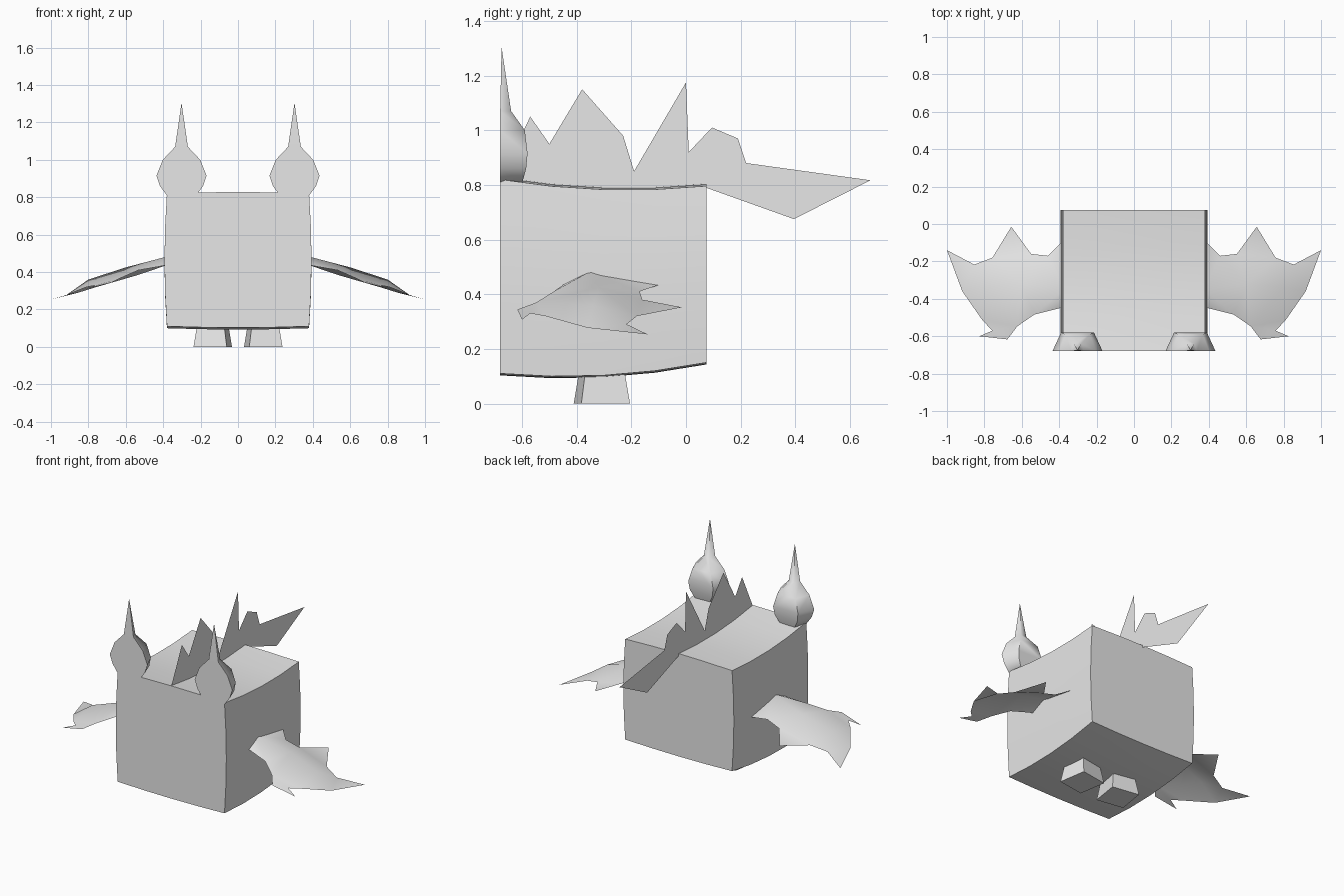
import bpy, bmesh, math
from mathutils import Vector, Matrix
from mathutils.geometry import delaunay_2d_cdt

default = bpy.data.objects.get("Cube")
if default:
    bpy.data.objects.remove(default, do_unlink=True)

grey = bpy.data.materials.new("plain grey")
grey.use_nodes = True
colour = (0.8, 0.8, 0.8, 1)
grey.diffuse_color = colour
grey.node_tree.nodes["Principled BSDF"].inputs["Base Color"].default_value = colour


def add_object(name, bm, smooth_angle=None, recalc=True):
    if recalc:
        bmesh.ops.recalc_face_normals(bm, faces=bm.faces[:])
    mesh = bpy.data.meshes.new(name)
    bm.to_mesh(mesh)
    bm.free()
    mesh.materials.append(grey)
    obj = bpy.data.objects.new(name, mesh)
    bpy.context.collection.objects.link(obj)
    if smooth_angle:
        bpy.ops.object.select_all(action='DESELECT')
        obj.select_set(True)
        bpy.context.view_layer.objects.active = obj
        bpy.ops.object.shade_smooth_by_angle(angle=math.radians(smooth_angle))
    return obj


def mirror_x(bm):
    bmesh.ops.scale(bm, vec=(-1, 1, 1), verts=bm.verts[:])
    bmesh.ops.reverse_faces(bm, faces=bm.faces[:])


# Body: a box with gently bowed sides, sagging top and rounded belly
def make_body():
    bm = bmesh.new()
    bmesh.ops.create_cube(bm, size=2)
    bmesh.ops.subdivide_edges(bm, edges=bm.edges[:], cuts=3, use_grid_fill=True)
    for v in bm.verts:
        x, u, w = v.co
        top = 0.783 - 0.012 * u + 0.025 * u * u + 0.008 * (1 - x * x)
        bottom = 0.103 + 0.02 * u + 0.027 * u * u - 0.007 * (1 - x * x)
        half = 0.38 + 0.013 * (1 - w * w)
        v.co = (x * half, -0.3025 + 0.3775 * u, bottom + (top - bottom) * (w + 1) / 2)
    add_object("body", bm, 40)


# Ear: flat front and narrower bulging back, lofted up to a spike
EAR_ROWS = [  # height, front half width, back half width, back y
    (0.805, 0.075, 0.05, -0.6), (0.86, 0.115, 0.08, -0.585),
    (0.915, 0.134, 0.088, -0.58), (1.0, 0.1, 0.065, -0.59),
    (1.07, 0.034, 0.02, -0.64)]


def make_ear(name, side):
    bm = bmesh.new()
    rings = []
    for z, front, back, y in EAR_ROWS:
        corners = [(-front, -0.68), (-back, y), (back, y), (front, -0.68)]
        rings.append([bm.verts.new((0.302 + x, d, z)) for x, d in corners])
    for low, high in zip(rings, rings[1:]):
        for i in range(4):
            j = (i + 1) % 4
            bm.faces.new((low[i], low[j], high[j], high[i]))
    tip = bm.verts.new((0.302, -0.675, 1.305))
    for i in range(4):
        bm.faces.new((rings[-1][i], rings[-1][(i + 1) % 4], tip))
    bm.faces.new(rings[0])
    if side < 0:
        mirror_x(bm)
    add_object(name, bm, 60)


# Crest: a flat jagged sheet running along the back into a tail
CREST = [(-0.68, 0.82), (-0.57, 1.05), (-0.5, 0.95), (-0.38, 1.15), (-0.32, 0.9),
         (-0.23, 0.98), (-0.19, 0.85), (0, 1.175), (0.01, 0.92), (0.095, 1.01),
         (0.1, 0.88), (0.19, 0.97), (0.22, 0.88), (0.675, 0.817), (0.22, 0.775),
         (0.395, 0.675), (0.073, 0.79), (-0.4, 0.77)]


def make_crest():
    bm = bmesh.new()
    bm.faces.new([bm.verts.new((0, y, z)) for y, z in CREST])
    bmesh.ops.triangulate(bm, faces=bm.faces[:])
    add_object("crest", bm, recalc=False)


# Wing: a thin arched sheet with ragged edges, drooping outwards
WING_EDGE = [(0.38, -0.09, 0.437), (0.46, -0.17, 0.41), (0.55, -0.16, 0.38),
             (0.656, -0.015, 0.352), (0.757, -0.18, 0.32), (0.854, -0.217, 0.29),
             (1, -0.14, 0.253), (0.918, -0.36, 0.277), (0.81, -0.515, 0.32),
             (0.757, -0.57, 0.33), (0.827, -0.6, 0.307), (0.677, -0.617, 0.344),
             (0.624, -0.547, 0.37), (0.533, -0.484, 0.41), (0.38, -0.446, 0.437),
             (0.375, -0.35, 0.484)]
WING_RIDGE = [(0.6, -0.32, 0.425), (0.8, -0.34, 0.36)]


def make_wing(name, side):
    points = [Vector(p) for p in WING_EDGE + WING_RIDGE]
    n = len(WING_EDGE)
    ridge = [(n - 1, n), (n, n + 1)]
    result = delaunay_2d_cdt([p.xy for p in points], ridge, [list(range(n))], 1, 0.0001)
    flat, faces, sources = result[0], result[2], result[3]
    bm = bmesh.new()
    verts = [bm.verts.new((co.x, co.y, points[src[0]].z)) for co, src in zip(flat, sources)]
    for f in faces:
        bm.faces.new([verts[i] for i in f])
    for f in bm.faces:
        f.normal_update()
        if f.normal.z < 0:
            f.normal_flip()
    if side < 0:
        mirror_x(bm)
    add_object(name, bm, 60, recalc=False)


# Foot: a flared block with the toes turned slightly out
def make_foot(name, side):
    bm = bmesh.new()
    bmesh.ops.create_cube(bm, size=2)
    for v in bm.verts:
        spread = 0.09 if v.co.z < 0 else 0.073
        v.co = (v.co.x * spread, v.co.y * spread, 0 if v.co.z < 0 else 0.115)
    turn = Matrix.Rotation(math.radians(9), 4, 'Z')
    bm.transform(Matrix.Translation((0.135, -0.308, 0)) @ turn)
    if side < 0:
        mirror_x(bm)
    add_object(name, bm)


make_body()
make_crest()
for label, side in (("left", 1), ("right", -1)):
    make_ear(label + "_ear", side)
    make_wing(label + "_wing", side)
    make_foot(label + "_foot", side)
